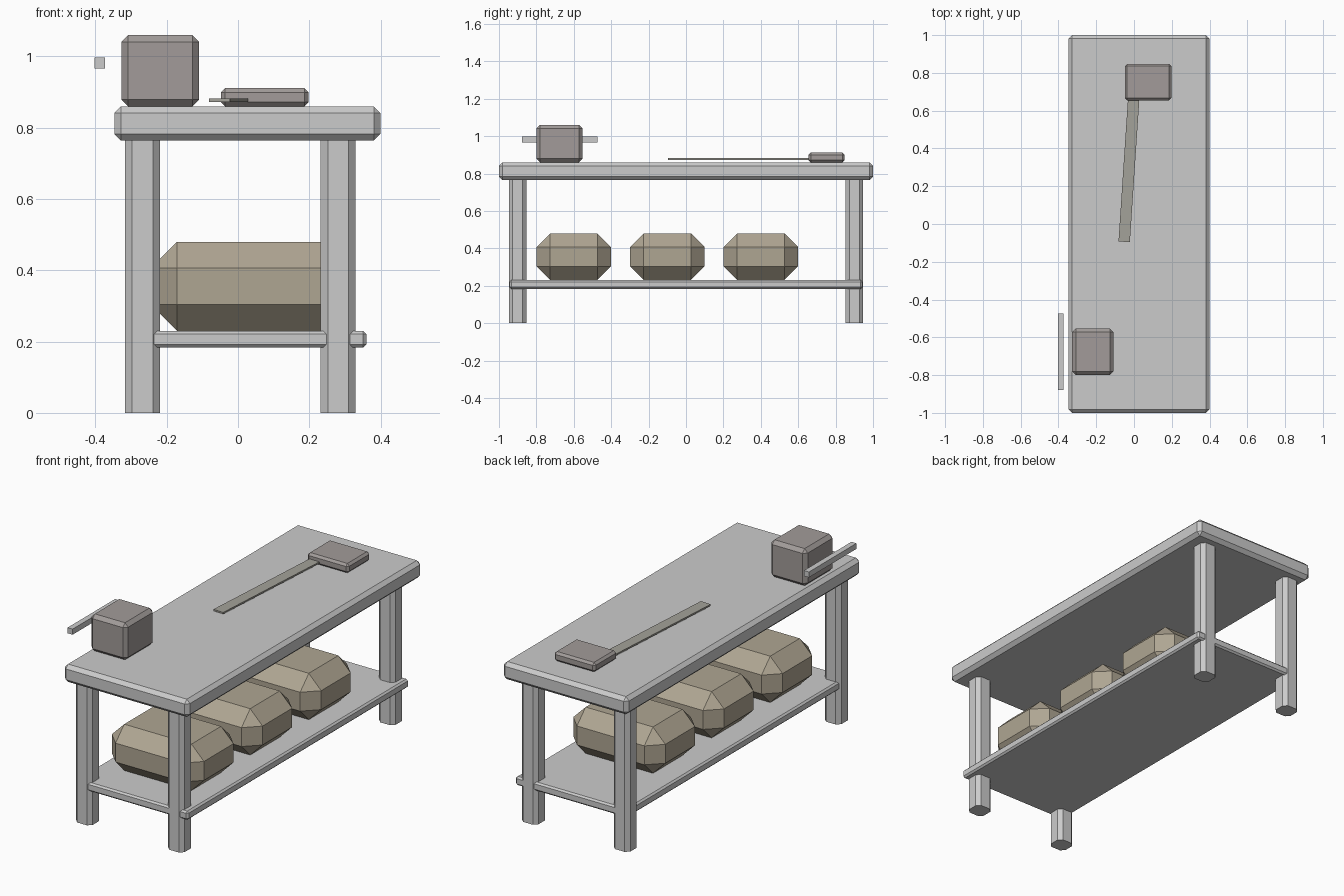
import bpy, bmesh
from math import radians
from mathutils import Matrix, Vector

if "Cube" in bpy.data.objects:
    bpy.data.objects.remove(bpy.data.objects["Cube"])


def material(name, rgb):
    m = bpy.data.materials.new(name)
    m.diffuse_color = (*rgb, 1)
    m.use_nodes = True
    m.node_tree.nodes["Principled BSDF"].inputs["Base Color"].default_value = m.diffuse_color
    return m


def block(name, x, y, z, bevel=0.0, vertical_only=False, mat=None):
    """Chamfered box given by its (min, max) extent on each axis."""
    lo, hi = Vector((x[0], y[0], z[0])), Vector((x[1], y[1], z[1]))
    bm = bmesh.new()
    bmesh.ops.create_cube(bm, size=1, matrix=Matrix.Diagonal((*(hi - lo), 1)))
    if bevel:
        edges = [e for e in bm.edges if not vertical_only
                 or abs(e.verts[0].co.z - e.verts[1].co.z) > 1e-4]
        bmesh.ops.bevel(bm, geom=edges, offset=bevel, segments=1,
                        profile=0.5, affect='EDGES')
    mesh = bpy.data.meshes.new(name)
    bm.to_mesh(mesh)
    bm.free()
    if mat:
        mesh.materials.append(mat)
    ob = bpy.data.objects.new(name, mesh)
    ob.location = (lo + hi) / 2
    bpy.context.collection.objects.link(ob)
    return ob


sack_cloth = material("sack_cloth", (0.43, 0.38, 0.29))
dull_iron = material("dull_iron", (0.36, 0.33, 0.32))
handle_wood = material("handle_wood", (0.37, 0.36, 0.32))

# Bench: top, lower shelf and four chamfered legs
block("table_top", (-0.347, 0.40), (-1, 1), (0.764, 0.86), 0.019)
block("lower_shelf", (-0.308, 0.36), (-0.943, 0.943), (0.183, 0.23), 0.009)
for side, x in (("left", (-0.317, -0.219)), ("right", (0.232, 0.33))):
    for end, y in (("front", (-0.947, -0.853)), ("back", (0.853, 0.947))):
        block(f"{end}_{side}_leg", x, y, (0, 0.765), 0.02, vertical_only=True)

# Sacks on the shelf
for i in range(3):
    y = -0.8 + 0.5 * i
    block(f"sack_{i + 1}", (-0.245, 0.305), (y, y + 0.4), (0.23, 0.48),
          0.074, mat=sack_cloth)

# Vise: body on the bench and the bar beside it
block("vise_body", (-0.327, -0.109), (-0.80, -0.553), (0.86, 1.06), 0.019,
      mat=dull_iron)
block("vise_bar", (-0.403, -0.373), (-0.878, -0.473), (0.967, 0.997))

# Hammer: head and thin, slightly turned handle
block("hammer_head", (-0.048, 0.198), (0.655, 0.848), (0.86, 0.911), 0.012,
      mat=dull_iron)
handle = block("hammer_handle", (-0.057, 0.003), (-0.095, 0.66),
               (0.873, 0.882), mat=handle_wood)
handle.rotation_euler.z = radians(-3.8)
